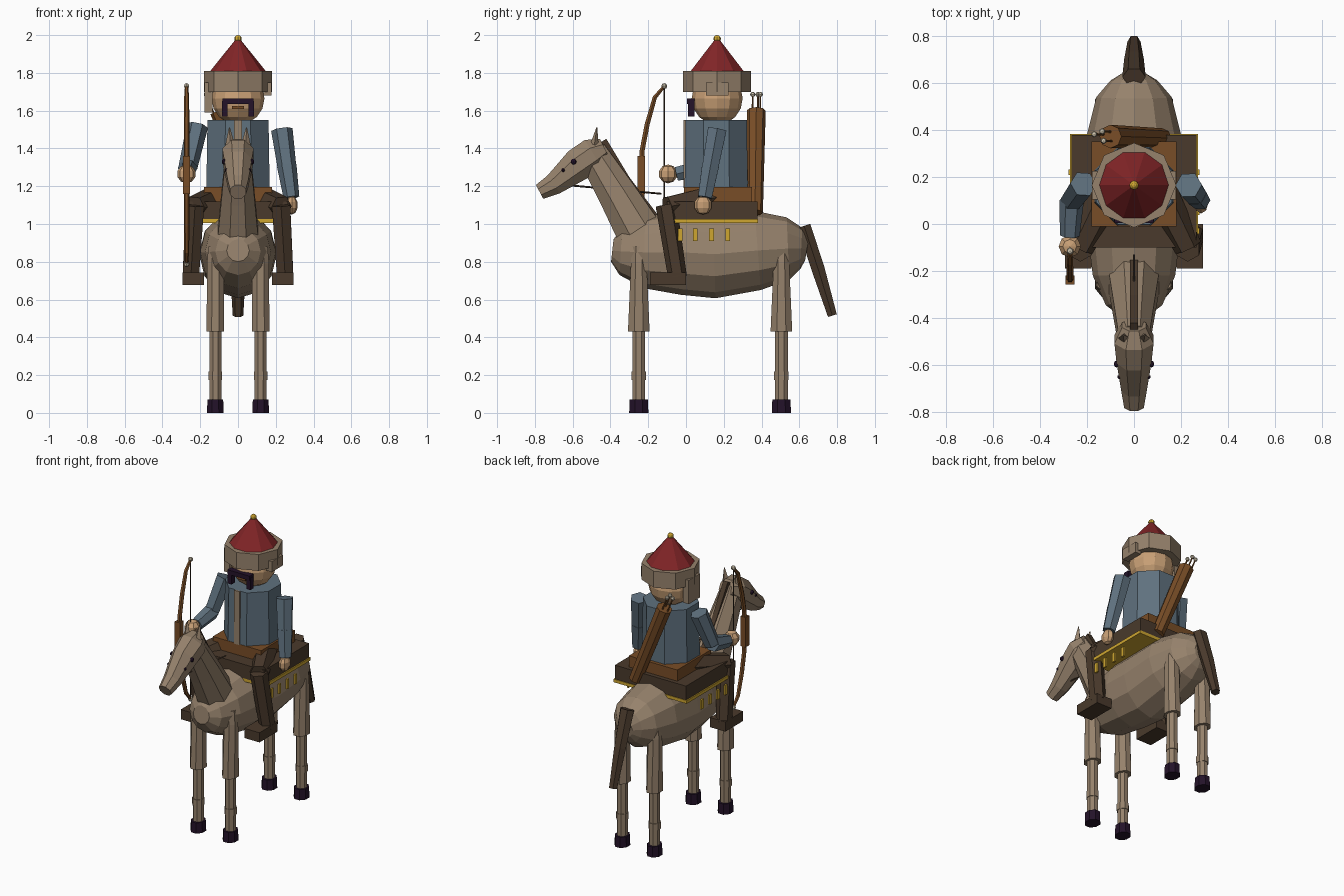
import bpy, bmesh, math
from mathutils import Vector

if "Cube" in bpy.data.objects:
    bpy.data.objects.remove(bpy.data.objects["Cube"])


def mat(name, r, g, b):
    m = bpy.data.materials.new(name)
    m.diffuse_color = (r, g, b, 1)
    m.use_nodes = True
    m.node_tree.nodes["Principled BSDF"].inputs["Base Color"].default_value = m.diffuse_color
    return m


TAN = mat("tan hide", .305, .223, .15)
BLUE = mat("slate cloth", .115, .165, .21)
LEATHER = mat("brown leather", .19, .075, .02)
DARK = mat("dark brown", .068, .042, .025)
GOLD = mat("gold", .62, .38, .03)
SKIN = mat("skin", .58, .35, .18)
BLACK = mat("purple black", .017, .006, .022)
BONE = mat("bone", .62, .55, .42)
RED = mat("red felt", .22, .018, .02)


def finish(name, bm, m):
    bmesh.ops.recalc_face_normals(bm, faces=bm.faces)
    me = bpy.data.meshes.new(name)
    bm.to_mesh(me)
    bm.free()
    me.materials.append(m)
    ob = bpy.data.objects.new(name, me)
    bpy.context.collection.objects.link(ob)
    return ob


def tube(name, pts, radii, sides, m, turn=0.0):
    """Flat-faced skin over rings; each radius is (across x, across the path)."""
    bm = bmesh.new()
    P = [Vector(p) for p in pts]
    rings = []
    for i, p in enumerate(P):
        t = (P[min(i + 1, len(P) - 1)] - P[max(i - 1, 0)]).normalized()
        u = (Vector((1, 0, 0)) - t * t.x).normalized()
        v = t.cross(u)
        r = radii[i] if isinstance(radii, list) else radii
        a, b = r if isinstance(r, tuple) else (r, r)
        angs = [2 * math.pi * (k + turn) / sides for k in range(sides)]
        rings.append([bm.verts.new(p + u * a * math.cos(q) + v * b * math.sin(q)) for q in angs])
    for A, B in zip(rings, rings[1:]):
        for k in range(sides):
            j = (k + 1) % sides
            bm.faces.new((A[k], A[j], B[j], B[k]))
    bm.faces.new(rings[0])
    bm.faces.new(rings[-1])
    return finish(name, bm, m)


def box(name, lo, hi, m):
    bm = bmesh.new()
    bmesh.ops.create_cube(bm, size=1)
    for v in bm.verts:
        v.co = Vector([(l + h) / 2 + c * (h - l) for l, h, c in zip(lo, hi, v.co)])
    return finish(name, bm, m)


def ball(name, c, r, m, seg=8, rings=6):
    bm = bmesh.new()
    bmesh.ops.create_uvsphere(bm, u_segments=seg, v_segments=rings, radius=1)
    rr = r if isinstance(r, tuple) else (r, r, r)
    for v in bm.verts:
        v.co = Vector([c[i] + v.co[i] * rr[i] for i in range(3)])
    return finish(name, bm, m)


# horse barrel: y, centre z, half width, half height
barrel = [(-.39, .86, .06, .06), (-.345, .855, .12, .125), (-.22, .85, .175, .19),
          (-.02, .85, .2, .225), (.15, .84, .205, .233), (.38, .86, .2, .21),
          (.54, .87, .16, .165), (.61, .87, .1, .11), (.64, .865, .05, .06)]
tube("horse_body", [(0, s[0], s[1]) for s in barrel], [s[2:] for s in barrel], 12, TAN)

# neck, head, mane, tail
tube("horse_neck", [(0, -.25, .96), (0, -.36, 1.15), (0, -.5, 1.38)],
     [(.115, .13), (.095, .11), (.07, .085)], 8, TAN, .5)
tube("horse_head", [(0, -.43, 1.4), (0, -.49, 1.37), (0, -.57, 1.315), (0, -.7, 1.21), (0, -.775, 1.17)],
     [(.055, .06), (.09, .095), (.08, .095), (.058, .062), (.045, .045)], 8, TAN, .5)
tube("mane", [(0, -.17, 1.04), (0, -.32, 1.24), (0, -.44, 1.44)], (.024, .03), 4, DARK, .5)
tube("tail", [(0, .625, .99), (0, .70, .76), (0, .775, .515)],
     [(.05, .04), (.042, .04), (.028, .028)], 6, DARK)
tube("rein", [(0, -.62, 1.205), (0, -.13, 1.16)], .005, 4, DARK)

for s, side in ((-1, "right"), (1, "left")):
    # horse ears and eyes
    tube(side + "_horse_ear", [(s * .042, -.485, 1.42), (s * .045, -.472, 1.51)], [(.025, .022), .003], 4, TAN)
    ball(side + "_horse_eye", (s * .074, -.595, 1.33), (.012, .015, .015), BLACK)
    ball(side + "_nostril", (s * .062, -.65, 1.285), (.009, .01, .01), BLACK, 6, 4)
    # horse legs
    for y, end in ((-.25, "front"), (.505, "hind")):
        n = f"{side}_{end}_"
        x = s * .12
        tube(n + "upper_leg", [(x, y, .43), (x, y, .79), (x, y, .88)], [(.05, .062), (.048, .045), (.04, .04)], 8, TAN, .5)
        tube(n + "lower_leg", [(x, y, .06), (x, y, .44)], (.034, .037), 8, TAN, .5)
        tube(n + "fetlock", [(x, y, .175), (x, y, .22)], (.038, .041), 8, TAN, .5)
        tube(n + "hoof", [(x, y, 0), (x, y, .07)], [(.048, .055), (.045, .052)], 8, BLACK, .5)
    # saddle tassels
    for y in (-.03, .05, .135, .22):
        box(side + "_tassel", (s * .272 - .006, y - .012, .91), (s * .272 + .006, y + .012, .975), GOLD)
    # rider legs and boots
    tube(side + "_thigh", [(s * .1, .16, 1.14), (s * .23, -.1, 1.09)], [.075, .06], 6, DARK)
    tube(side + "_shin", [(s * .228, -.105, 1.1), (s * .25, -.045, .72)], [.056, .05], 6, DARK, .5)
    x0, x1 = sorted((s * .18, s * .293))
    box(side + "_boot", (x0, -.19, .677), (x1, 0, .742), DARK)

# saddle
box("saddle_cloth", (-.273, -.1, 1.005), (.273, .382, 1.026), GOLD)
box("saddle", (-.265, -.1, 1.026), (.265, .378, 1.12), DARK)

# rider torso, belt and coat edge
C = .165
box("belt", (-.18, -.01, 1.12), (.18, .35, 1.195), LEATHER)
tube("torso", [(0, C - .005, 1.15), (0, C - .005, 1.55)], [.182, .175], 8, BLUE, .5)
box("coat_edge", (-.02, -.012, 1.19), (.02, .01, 1.55), TAN)

# arms: shoulder, elbow, wrist
arms = {"right": [(-.215, .17, 1.52), (-.265, .1, 1.3), (-.273, -.05, 1.265)],
        "left": [(.232, .165, 1.5), (.258, .13, 1.31), (.283, .1, 1.14)]}
for side, (a, b, c) in arms.items():
    tube(side + "_upper_arm", [a, b], [.057, .05], 6, BLUE)
    tube(side + "_forearm", [b, c], [.052, .042], 6, BLUE)
ball("right_hand", (-.273, -.095, 1.265), .05, SKIN, 8, 5)
ball("left_hand", (.285, .09, 1.1), (.032, .048, .05), SKIN, 8, 5)

# head, moustache and mouth
ball("head", (0, C, 1.665), (.14, .135, .14), SKIN, 12, 8)
box("moustache", (-.083, .005, 1.635), (.083, .045, 1.665), BLACK)
for s in (-1, 1):
    box("moustache_end", (s * .07 - .015, .01, 1.57), (s * .07 + .015, .045, 1.65), BLACK)
box("mouth", (-.032, .03, 1.608), (.032, .04, 1.624), LEATHER)

# hat: fur brim, flaps, cone, knob
tube("fur_brim", [(0, C, 1.7), (0, C, 1.81)], .18, 8, TAN)
box("right_ear_flap", (-.178, C - .06, 1.59), (-.135, C + .06, 1.75), TAN)
box("left_ear_flap", (.135, C - .06, 1.68), (.178, C + .06, 1.75), TAN)
tube("hat_cone", [(0, C, 1.8), (0, C, 1.985)], [.155, .006], 10, RED)
ball("hat_knob", (0, C, 1.98), .02, GOLD)

# bow, mirrored about its grip
BX, BZ = -.272, 1.26
half = [(-.115, .47), (-.165, .41), (-.205, .27), (-.232, .13), (-.238, 0)]
bow = [(BX, y, BZ + z) for y, z in half] + [(BX, y, BZ - z) for y, z in half[-2::-1]]
radii = [.009, .013, .015, .015, .015, .015, .015, .013, .009]
tube("bow", bow, radii, 6, LEATHER)
box("bow_grip", (BX - .019, -.257, 1.16), (BX + .019, -.218, 1.36), LEATHER)
tube("bowstring", [bow[0], bow[-1]], .003, 4, DARK)
for p in (bow[0], bow[-1]):
    ball("bow_tip", p, .016, BONE, 6, 4)

# quiver and arrows slung across the back
lo, hi = Vector((.12, .365, 1.06)), Vector((-.1, .372, 1.6))
d = (hi - lo).normalized()
tube("quiver", [lo, hi], [.042, .05], 8, LEATHER)
for dx, dy in ((-.022, .008), (.018, -.02), (.012, .02)):
    base = hi + Vector((dx, dy, -.03))
    tip = base + d * .125
    tube("arrow_shaft", [base, tip], .005, 5, LEATHER)
    ball("arrow_end", tip, .014, BONE, 6, 4)
